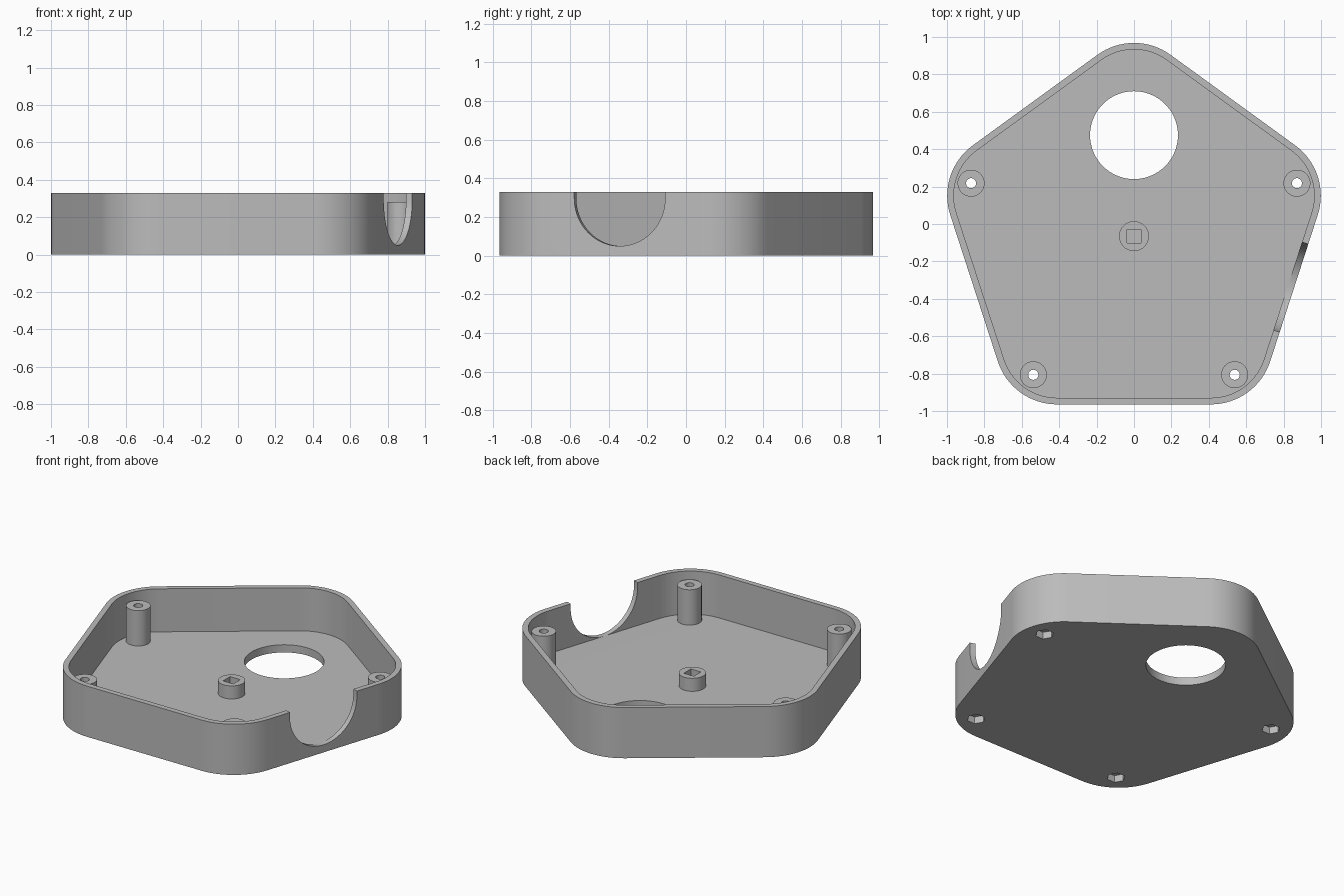
import bpy, bmesh
from math import cos, sin, radians, pi
from mathutils import Matrix, Vector

cube = bpy.data.objects.get("Cube")
if cube:
    bpy.data.objects.remove(cube, do_unlink=True)

CENTRE = Vector((0, -0.065))
CORNER_DIST, CORNER_R, WALL = 0.70, 0.333, 0.035
FLOOR, RIM = 0.05, 0.33
POST_DIST, POST_TOP = 0.916, 0.28
NOTCH_R = 0.247

grey = bpy.data.materials.new("plain grey")
grey.use_nodes = True
grey.diffuse_color = (0.5, 0.5, 0.5, 1)
grey.node_tree.nodes["Principled BSDF"].inputs["Base Color"].default_value = (0.5, 0.5, 0.5, 1)


def polar(r, deg, centre=(0, 0)):
    return (centre[0] + r * cos(radians(deg)), centre[1] + r * sin(radians(deg)))


def circle(r, centre, sides=64, start=0):
    return [polar(r, start + 360 * i / sides, centre) for i in range(sides)]


def rounded_pentagon(r, steps=16):
    return [polar(r, a - 36 + 72 * i / steps, polar(CORNER_DIST, a, CENTRE))
            for a in range(90, 450, 72) for i in range(steps + 1)]


def prism(name, outline, z0, z1, matrix=None):
    bm = bmesh.new()
    low = [bm.verts.new((x, y, z0)) for x, y in outline]
    high = [bm.verts.new((x, y, z1)) for x, y in outline]
    bm.faces.new(low[::-1])
    bm.faces.new(high)
    n = len(outline)
    for i in range(n):
        j = (i + 1) % n
        bm.faces.new((low[i], low[j], high[j], high[i]))
    if matrix:
        bm.transform(matrix)
    bmesh.ops.recalc_face_normals(bm, faces=bm.faces)
    mesh = bpy.data.meshes.new(name)
    bm.to_mesh(mesh)
    bm.free()
    mesh.materials.append(grey)
    obj = bpy.data.objects.new(name, mesh)
    bpy.context.collection.objects.link(obj)
    return obj


def select_only(obj):
    bpy.ops.object.select_all(action="DESELECT")
    obj.select_set(True)
    bpy.context.view_layer.objects.active = obj


def cut(obj, cutters):
    for cutter in cutters:
        cutter.hide_render = True
        mod = obj.modifiers.new("cut", "BOOLEAN")
        mod.operation, mod.solver, mod.object = "DIFFERENCE", "EXACT", cutter
        select_only(obj)
        bpy.ops.object.modifier_apply(modifier=mod.name)
        bpy.data.objects.remove(cutter, do_unlink=True)


def finish(obj):
    select_only(obj)
    bpy.ops.object.shade_smooth_by_angle(angle=radians(30))


# Screw posts at every corner but the back one
post_spots = [polar(POST_DIST, a, CENTRE) for a in (18, 162, 234, 306)]
post_names = ["back_left_post", "back_right_post", "front_right_post", "front_left_post"]
for name, spot in zip(post_names, post_spots):
    post = prism(name, circle(0.072, spot, 40), FLOOR - 0.005, POST_TOP)
    cut(post, [prism("screw_hole", circle(0.027, spot, 32), -0.1, RIM)])
    finish(post)

# Central hub with a blind square socket
hub = prism("centre_hub", circle(0.08, CENTRE, 48), FLOOR - 0.005, 0.135)
cut(hub, [prism("square_socket", circle(0.0515, CENTRE, 4, 45), FLOOR + 0.005, RIM)])
finish(hub)

# Tray: hollow shell, round opening, hexagonal nut pockets
tray = prism("tray", rounded_pentagon(CORNER_R), 0, RIM)
cutters = [prism("cavity", rounded_pentagon(CORNER_R - WALL), FLOOR, RIM + 0.1),
           prism("round_opening", circle(0.235, (0, 0.475), 72), -0.1, 0.2)]
cutters += [prism("nut_pocket", circle(0.055, spot, 6), -0.1, FLOOR + 0.1) for spot in post_spots]

# U-shaped notch through the left front wall
normal = Vector((cos(radians(-18)), sin(radians(-18)), 0))
tangent = Vector((-normal.y, normal.x, 0))
frame = Matrix((tangent, Vector((0, 0, 1)), normal)).transposed().to_4x4()
frame.translation = CENTRE.to_3d()
apothem = CORNER_DIST * cos(pi / 5) + CORNER_R
mid_z = FLOOR + NOTCH_R - 0.0005
notch = [polar(NOTCH_R, 180 + 180 * i / 40, (0, mid_z)) for i in range(41)]
notch += [(NOTCH_R, RIM + 0.1), (-NOTCH_R, RIM + 0.1)]
cutters.append(prism("notch", notch, apothem - WALL - 0.003, apothem + 0.1, frame))
cut(tray, cutters)
finish(tray)
